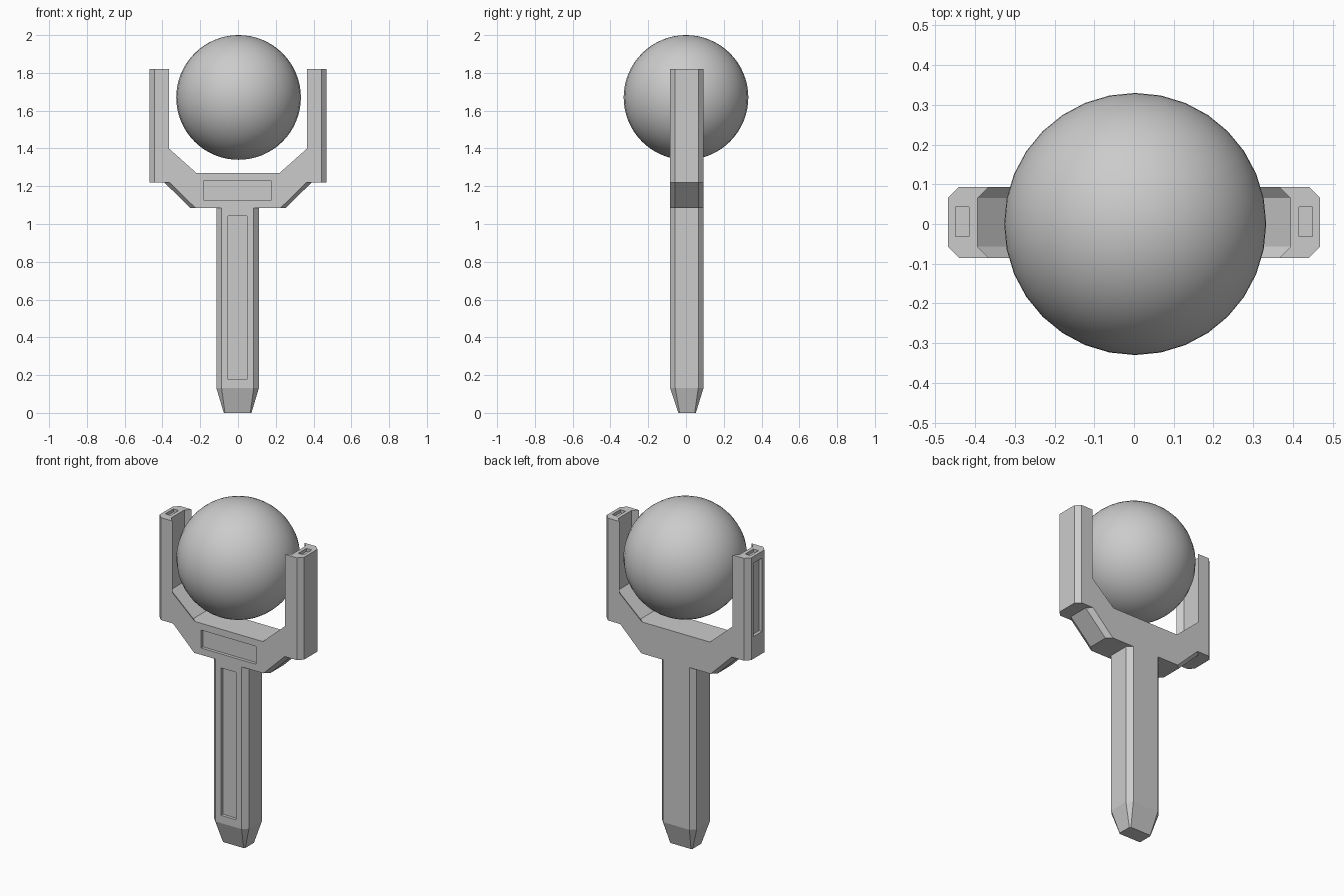
import bpy, bmesh

if "Cube" in bpy.data.objects:
    bpy.data.objects.remove(bpy.data.objects["Cube"])


def loft(name, rings):
    """Closed solid from equal-length rings of 3D points."""
    bm = bmesh.new()
    vs = [[bm.verts.new(p) for p in r] for r in rings]
    n = len(vs[0])
    for a, b in zip(vs, vs[1:]):
        for i in range(n):
            j = (i + 1) % n
            bm.faces.new((a[i], a[j], b[j], b[i]))
    bm.faces.new(vs[0][::-1])
    bm.faces.new(vs[-1])
    bmesh.ops.recalc_face_normals(bm, faces=bm.faces)
    me = bpy.data.meshes.new(name)
    bm.to_mesh(me)
    bm.free()
    ob = bpy.data.objects.new(name, me)
    bpy.context.collection.objects.link(ob)
    return ob


def recess(ob, x0, x1, y0, y1, z0, z1):
    """Cut a box-shaped panel recess."""
    cut = loft("cutter", [[(x0, y0, z), (x1, y0, z), (x1, y1, z), (x0, y1, z)]
                          for z in (z0, z1)])
    m = ob.modifiers.new("recess", 'BOOLEAN')
    m.operation = 'DIFFERENCE'
    m.solver = 'EXACT'
    m.object = cut
    bpy.context.view_layer.objects.active = ob
    bpy.ops.object.modifier_apply(modifier=m.name)
    bpy.data.objects.remove(cut)


YF, YB = -0.085, 0.093      # front and back faces
CH = 0.028                  # chamfer size
D = 0.018                   # recess depth


# Forked frame: the middle layers sit wider, giving outer chamfers and inner grooves
def fork(y, s):
    half = [(0.225 + s, 1.085), (0.362 + s, 1.22), (0.441 + s, 1.22), (0.441 + s, 1.82),
            (0.366 + s, 1.82), (0.366 + s, 1.40), (0.22 + s, 1.27)]
    pts = half + [(-x, z) for x, z in reversed(half)]
    return [(x, y, z) for x, z in pts]


frame = loft("fork_frame", [fork(YF, 0), fork(YF + CH, CH), fork(YB - CH, CH), fork(YB, 0)])
recess(frame, -0.18, 0.175, YF - 0.1, YF + D, 1.125, 1.23)
for s in (-1, 1):
    a, b = sorted((s * 0.415, s * 0.449))
    recess(frame, a, b, -0.032, 0.043, 1.82 - D, 1.95)
recess(frame, -0.6, -0.469 + D, -0.034, 0.044, 1.35, 1.78)


# Handle: chamfered bar tapering at the foot
def section(z, w, y0, y1, c, x=-0.002):
    return [(x - w + c, y0, z), (x + w - c, y0, z), (x + w, y0 + c, z), (x + w, y1 - c, z),
            (x + w - c, y1, z), (x - w + c, y1, z), (x - w, y1 - c, z), (x - w, y0 + c, z)]


handle = loft("handle", [section(0, 0.073, -0.04, 0.052, 0.006),
                         section(0.133, 0.113, YF, YB, CH),
                         section(1.085, 0.113, YF, YB, CH)])
recess(handle, -0.052, 0.047, YF - 0.1, YF + D, 0.178, 1.043)

# Ball held between the arms
bpy.ops.mesh.primitive_uv_sphere_add(segments=32, ring_count=32, radius=0.33,
                                     location=(0.003, 0, 1.67))
ball = bpy.context.object
ball.name = "ball"
bpy.ops.object.shade_smooth()
